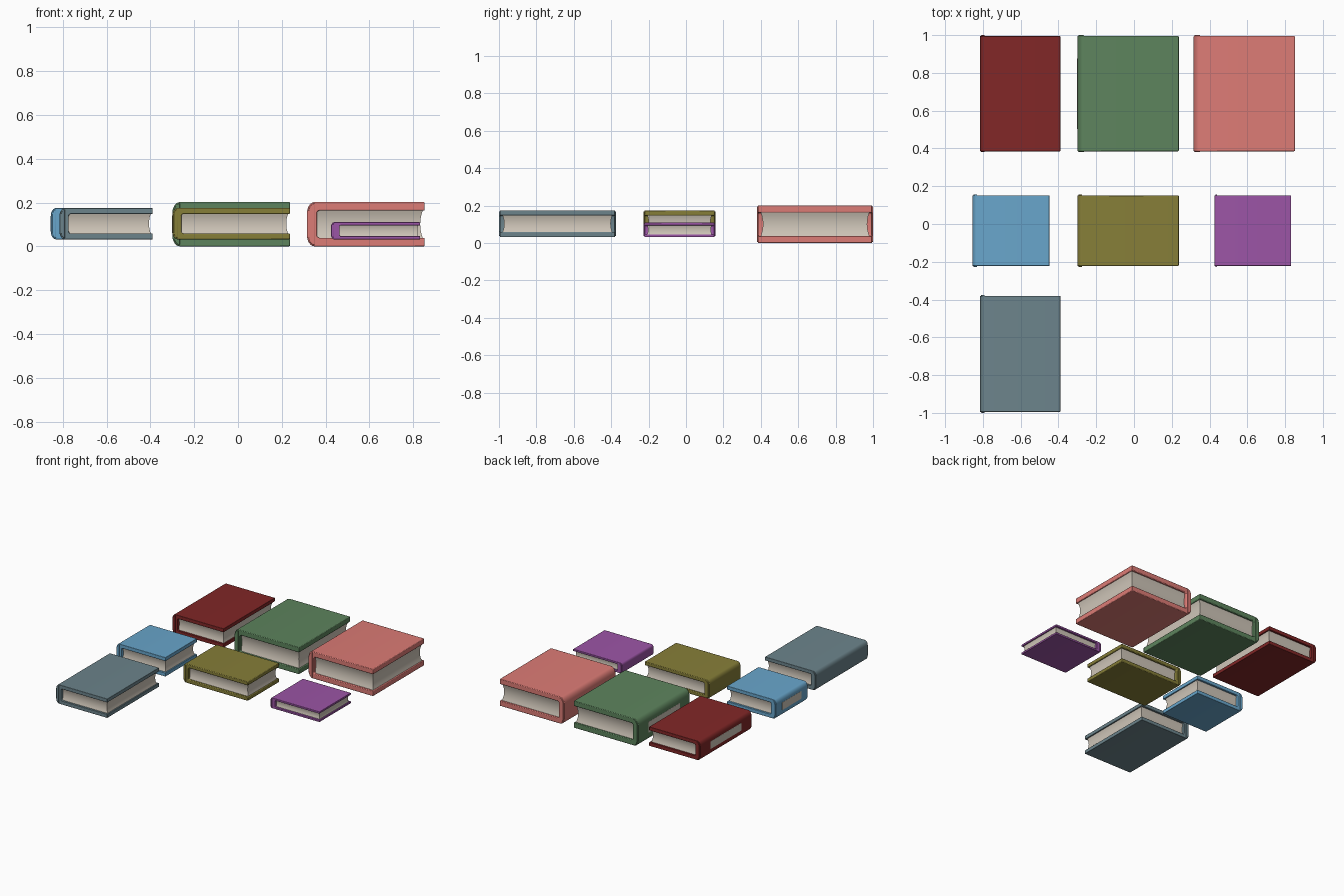
import bpy, bmesh, math

if "Cube" in bpy.data.objects:
    bpy.data.objects.remove(bpy.data.objects["Cube"])


def material(name, rgb):
    m = bpy.data.materials.new(name)
    m.diffuse_color = (*rgb, 1)
    m.use_nodes = True
    m.node_tree.nodes["Principled BSDF"].inputs["Base Color"].default_value = m.diffuse_color
    return m


PAPER = material("paper", (0.62, 0.56, 0.48))


def finish(name, bm, mat, bevel=0.0):
    bmesh.ops.recalc_face_normals(bm, faces=bm.faces)
    me = bpy.data.meshes.new(name)
    bm.to_mesh(me)
    bm.free()
    me.materials.append(mat)
    ob = bpy.data.objects.new(name, me)
    bpy.context.collection.objects.link(ob)
    if bevel:
        b = ob.modifiers.new("soft_edges", "BEVEL")
        b.width, b.segments, b.limit_method = bevel, 2, "ANGLE"
    bpy.context.view_layer.objects.active = ob
    ob.select_set(True)
    bpy.ops.object.shade_smooth_by_angle(angle=math.radians(40))
    ob.select_set(False)
    return ob


def extrude_profile(name, pts, y0, y1, mat, bevel=0.0):
    bm = bmesh.new()
    f = bm.faces.new([bm.verts.new((x, y0, z)) for x, z in pts])
    new = bmesh.ops.extrude_face_region(bm, geom=[f])["geom"]
    bmesh.ops.translate(bm, vec=(0, y1 - y0, 0),
                        verts=[v for v in new if isinstance(v, bmesh.types.BMVert)])
    return finish(name, bm, mat, bevel)


def arc(cx, cz, rx, rz, a0, a1, n=6):
    return [(cx + rx * math.cos(math.radians(a0 + (a1 - a0) * i / n)),
             cz + rz * math.sin(math.radians(a0 + (a1 - a0) * i / n))) for i in range(n + 1)]


def book(name, x0, x1, y0, y1, z0, z1, rgb):
    mat = material(name + "_cloth", rgb)
    h = z1 - z0
    t = 0.19 * h                      # board thickness
    s = 0.035 + 0.05 * h              # spine thickness
    rx, rz = 0.17 * h, 0.25 * h       # rounded outer spine
    ri = 0.06 * h

    # wrap-around cover: two boards joined by a rounded spine
    outer = arc(x0 + rx, z1 - rz, rx, rz, 90, 180) + arc(x0 + rx, z0 + rz, rx, rz, 180, 270)
    inner = (arc(x0 + s + ri, z0 + t + ri, ri, ri, 270, 180, 3)
             + arc(x0 + s + ri, z1 - t - ri, ri, ri, 180, 90, 3))
    pts = [(x1, z1)] + outer + [(x1, z0), (x1, z0 + t)] + inner + [(x1, z1 - t)]
    extrude_profile(name + "_cover", pts, y0 + 0.005, y1 - 0.005, mat, 0.004)

    # slightly longer spine core gives the small head and tail caps
    e = 0.006
    cap = (arc(x0 + rx, z1 - rz, rx - e, rz - e, 90, 180)
           + arc(x0 + rx, z0 + rz, rx - e, rz - e, 180, 270))
    extrude_profile(name + "_spine_caps", cap, y0, y1, mat, 0.002)

    # page block with hollowed edges on its three open sides
    bm = bmesh.new()
    rings = []
    n = 8
    for i in range(n + 1):
        u = 2 * i / n - 1
        d = 0.06 * h * (1 - u * u)
        z = (z0 + z1) / 2 + u * (h / 2 - t + 0.002)
        xa, xb = x0 + s - 0.004, x1 - 0.008 - d
        ya, yb = y0 + 0.019 + d, y1 - 0.019 - d
        rings.append([bm.verts.new((x, y, z)) for x, y in
                      ((xa, ya), (xb, ya), (xb, yb), (xa, yb))])
    for a, b in zip(rings, rings[1:]):
        for k in range(4):
            bm.faces.new((a[k], a[(k + 1) % 4], b[(k + 1) % 4], b[k]))
    bm.faces.new(rings[0])
    bm.faces.new(rings[-1])
    finish(name + "_pages", bm, PAPER)

    # pale panel on the back of the spine
    zc, ly = (z0 + z1) / 2, 0.2 * (y1 - y0)
    label = [(x0 - 0.001, zc - 0.2 * h), (x0 + 0.004, zc - 0.2 * h),
             (x0 + 0.004, zc + 0.2 * h), (x0 - 0.001, zc + 0.2 * h)]
    if name in ("red_book", "blue_book", "green_book"):
        extrude_profile(name + "_spine_panel", label, y0 + ly, y1 - ly, PAPER)


BACK, MID, FRONT = (0.38, 1.0), (-0.227, 0.157), (-1.0, -0.375)
BOOKS = [
    ("red_book", -0.815, -0.39, BACK, 0.032, 0.175, (0.22, 0.02, 0.02)),
    ("green_book", -0.30, 0.237, BACK, 0.0, 0.202, (0.11, 0.23, 0.11)),
    ("pink_book", 0.315, 0.852, BACK, 0.0, 0.202, (0.72, 0.2, 0.18)),
    ("blue_book", -0.855, -0.448, MID, 0.032, 0.175, (0.14, 0.38, 0.6)),
    ("olive_book", -0.30, 0.237, MID, 0.032, 0.175, (0.24, 0.21, 0.04)),
    ("purple_book", 0.425, 0.832, MID, 0.032, 0.11, (0.33, 0.09, 0.38)),
    ("slate_book", -0.815, -0.39, FRONT, 0.032, 0.175, (0.15, 0.23, 0.26)),
]
for name, x0, x1, (y0, y1), z0, z1, rgb in BOOKS:
    book(name, x0, x1, y0, y1, z0, z1, rgb)
